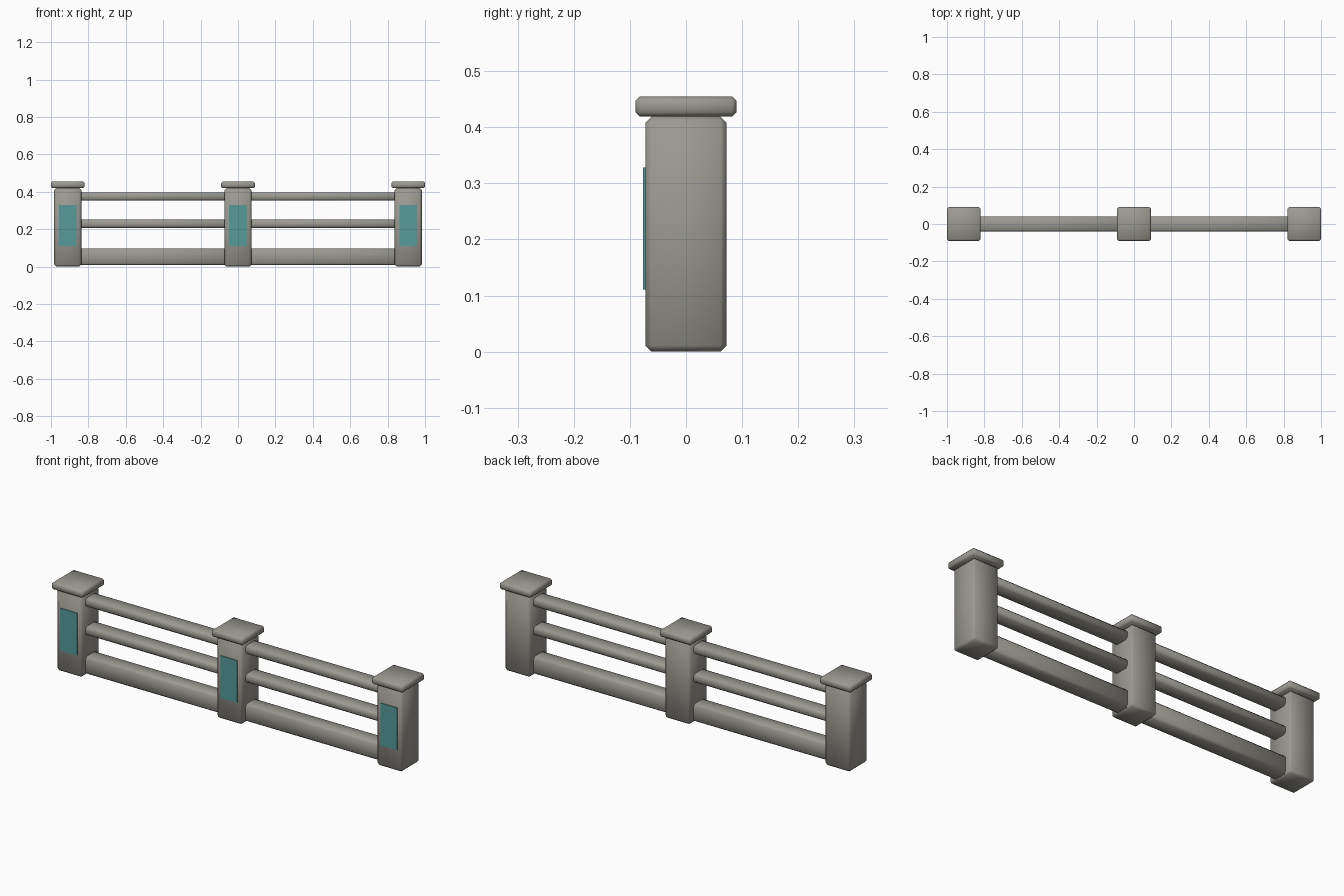
import bpy
import math

if "Cube" in bpy.data.objects:
    bpy.data.objects.remove(bpy.data.objects["Cube"])


def material(name, color):
    m = bpy.data.materials.new(name)
    m.diffuse_color = (*color, 1.0)
    m.use_nodes = True
    m.node_tree.nodes["Principled BSDF"].inputs["Base Color"].default_value = m.diffuse_color
    return m


STONE = material("warm grey stone", (0.33, 0.32, 0.285))
TEAL = material("teal panel", (0.09, 0.33, 0.315))


def box(name, lo, hi, mat, bevel=0.0):
    """Box between two corners, with optional chamfered edges."""
    bpy.ops.mesh.primitive_cube_add(
        size=1, location=[(a + b) / 2 for a, b in zip(lo, hi)])
    ob = bpy.context.object
    ob.name = name
    ob.scale = [b - a for a, b in zip(lo, hi)]
    bpy.ops.object.transform_apply(location=False, rotation=False, scale=True)
    ob.data.materials.append(mat)
    if bevel:
        mod = ob.modifiers.new("chamfer", 'BEVEL')
        mod.width = bevel
        mod.segments = 1
        bpy.ops.object.modifier_apply(modifier=mod.name)
        bpy.ops.object.shade_smooth_by_angle(angle=math.radians(50))
    return ob


POST_X = 0.91
HALF = 0.0725      # half width of a post
CAP = 0.09         # half width of a cap

# Posts, each with a cap and a coloured front panel
for side, x in (("left", -POST_X), ("middle", 0.0), ("right", POST_X)):
    box(f"{side}_post", (x - HALF, -HALF, 0.0), (x + HALF, HALF, 0.419),
        STONE, 0.011)
    box(f"{side}_cap", (x - CAP, -CAP, 0.419), (x + CAP, CAP, 0.455),
        STONE, 0.008)
    box(f"{side}_panel", (x - 0.047, -0.077, 0.111),
        (x + 0.047, -0.0715, 0.328), TEAL)

# Rails spanning both bays, ends set just inside the posts
for side, x0 in (("left", -POST_X), ("right", 0.0)):
    for part, z0, z1 in (("base_rail", 0.007, 0.097),
                         ("middle_rail", 0.206, 0.251),
                         ("top_rail", 0.352, 0.397)):
        box(f"{side}_{part}", (x0 + HALF - 0.015, -0.041, z0),
            (x0 + POST_X - HALF + 0.015, 0.041, z1), STONE, 0.01)
